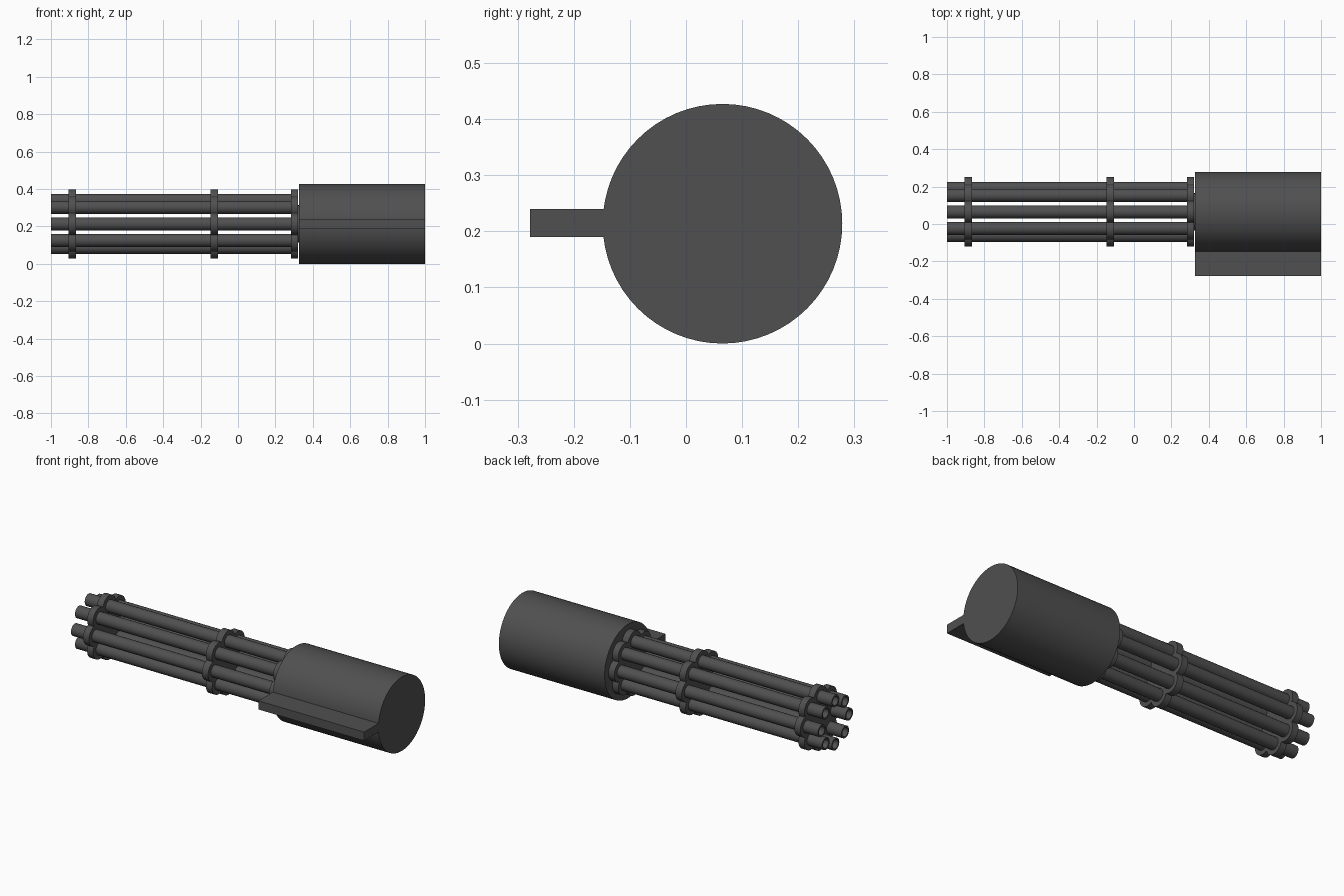
import bpy, bmesh, math

cube = bpy.data.objects.get("Cube")
if cube:
    bpy.data.objects.remove(cube, do_unlink=True)

AXIS_Y, AXIS_Z = 0.065, 0.2135   # shared spin axis, running along x
BARRELS = 8
BARREL_CIRCLE = 0.125

metal = bpy.data.materials.new("dark gunmetal")
metal.use_nodes = True
GREY = (0.08, 0.08, 0.08, 1)
metal.diffuse_color = GREY
metal.node_tree.nodes["Principled BSDF"].inputs["Base Color"].default_value = GREY


def finish(name, bm):
    bmesh.ops.recalc_face_normals(bm, faces=bm.faces)
    mesh = bpy.data.meshes.new(name)
    bm.to_mesh(mesh)
    bm.free()
    obj = bpy.data.objects.new(name, mesh)
    bpy.context.collection.objects.link(obj)
    mesh.materials.append(metal)
    bpy.ops.object.select_all(action='DESELECT')
    obj.select_set(True)
    bpy.context.view_layer.objects.active = obj
    bpy.ops.object.shade_smooth_by_angle(angle=math.radians(35))
    return obj


def ring(bm, x, y, z, radius, sides):
    """One loop around the x direction; radius is a function of the angle."""
    angles = [math.tau * i / sides for i in range(sides)]
    return [bm.verts.new((x, y + radius(a) * math.cos(a), z + radius(a) * math.sin(a)))
            for a in angles]


def bridge(bm, a, b):
    for i in range(len(a)):
        j = (i + 1) % len(a)
        bm.faces.new((a[i], a[j], b[j], b[i]))


def disc(name, x0, x1, radius, sides):
    bm = bmesh.new()
    a, b = [ring(bm, x, AXIS_Y, AXIS_Z, radius, sides) for x in (x0, x1)]
    bridge(bm, a, b)
    bm.faces.new(a)
    bm.faces.new(b)
    return finish(name, bm)


def tube(name, x0, x1, y, z, outer, inner, sides=20):
    bm = bmesh.new()
    loops = [ring(bm, x, y, z, lambda a, r=r: r, sides)
             for x, r in ((x0, outer), (x1, outer), (x1, inner), (x0, inner))]
    for i in range(4):
        bridge(bm, loops[i], loops[(i + 1) % 4])
    return finish(name, bm)


def lobed(a, lobe=0.06):
    """Outline of overlapping circles, one around each barrel."""
    step = math.tau / BARRELS
    d = (a + step / 2) % step - step / 2
    reach = BARREL_CIRCLE * math.sin(d)
    return BARREL_CIRCLE * math.cos(d) + math.sqrt(lobe ** 2 - reach ** 2)


# Motor housing
disc("motor_housing", 0.325, 1.0, lambda a: 0.2135, 64)

# Side mounting rail, sunk into the housing
bm = bmesh.new()
bmesh.ops.create_cube(bm, size=1)
for v in bm.verts:
    v.co.x = 0.325 if v.co.x < 0 else 1.0
    v.co.y = -0.278 if v.co.y < 0 else -0.1
    v.co.z = 0.19 if v.co.z < 0 else 0.24
finish("mounting_rail", bm)

# Barrel clamps and rear collar
for name, x0, x1 in (("muzzle_clamp", -0.905, -0.867),
                     ("middle_clamp", -0.147, -0.107),
                     ("rear_collar", 0.283, 0.321)):
    disc(name, x0, x1, lobed, BARRELS * 12)

# Hidden drive shaft joining collar and housing
disc("drive_shaft", 0.3, 0.35, lambda a: 0.1, 32)

# Ring of hollow barrels
for i in range(BARRELS):
    a = math.tau * i / BARRELS
    tube(f"barrel_{i + 1}", -1.0, 0.29,
         AXIS_Y + BARREL_CIRCLE * math.cos(a),
         AXIS_Z + BARREL_CIRCLE * math.sin(a), 0.035, 0.026)
